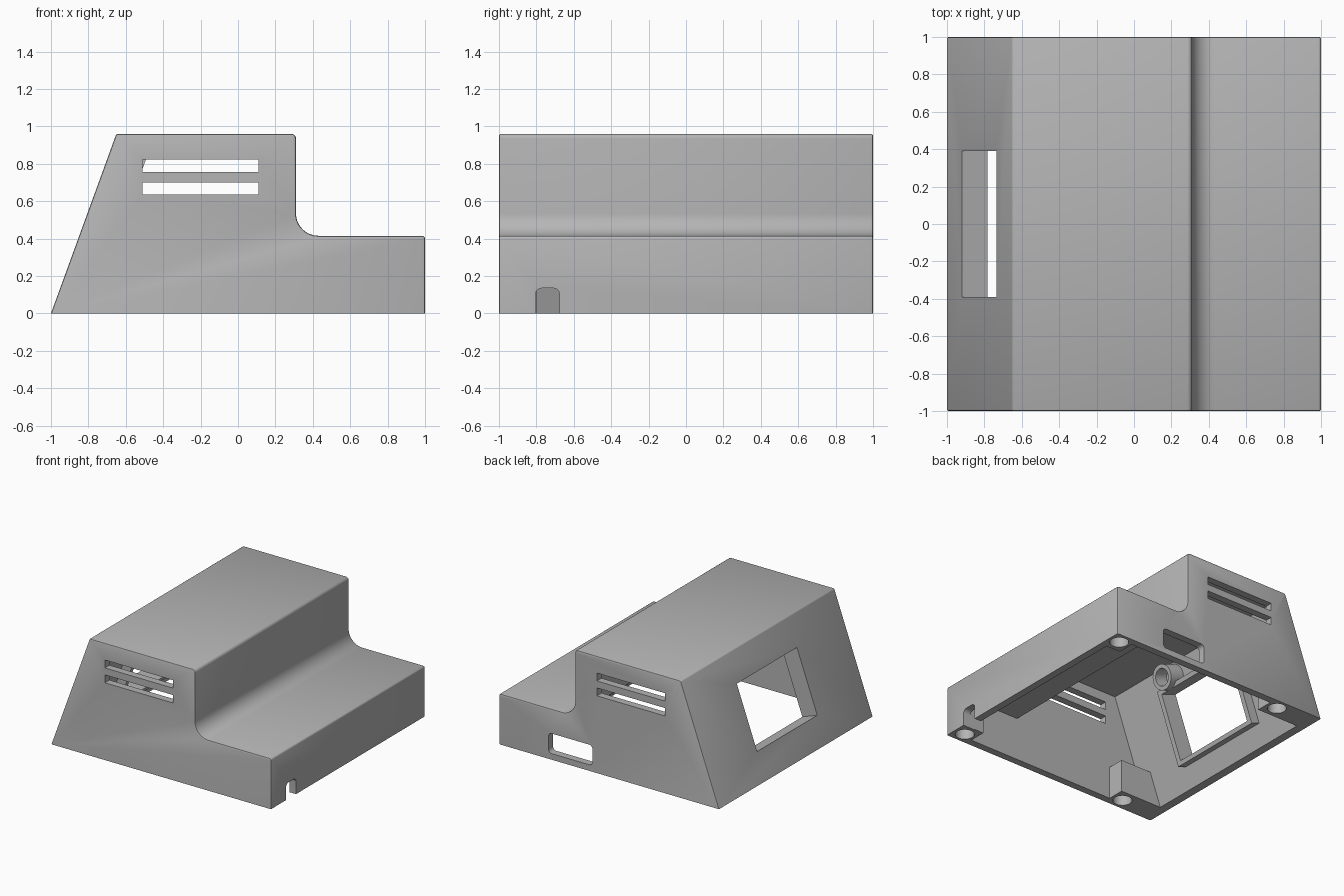
import bpy, bmesh, math
from mathutils import Matrix, Vector

cube = bpy.data.objects.get("Cube")
if cube:
    bpy.data.objects.remove(cube, do_unlink=True)

gray = bpy.data.materials.new("plain_gray")
gray.use_nodes = True
color = (0.46, 0.46, 0.46, 1)
gray.diffuse_color = color
gray.node_tree.nodes["Principled BSDF"].inputs["Base Color"].default_value = color

# Frame of the sloped panel: local x inward, y across, z up the slope
tangent = Vector((0.35, 0, 0.96)).normalized()
normal = Vector((tangent.z, 0, -tangent.x))
SLOPE = Matrix((normal, (0, 1, 0), tangent)).transposed().to_4x4()
SLOPE.translation = (-1, 0, 0)


def finish(name, bm):
    bmesh.ops.recalc_face_normals(bm, faces=bm.faces)
    mesh = bpy.data.meshes.new(name)
    bm.to_mesh(mesh)
    bm.free()
    mesh.materials.append(gray)
    obj = bpy.data.objects.new(name, mesh)
    bpy.context.collection.objects.link(obj)
    return obj


def prism(name, points, lo, hi, axis="y", bevel=0):
    """Extrude a 2D outline along y (points are x, z) or x (points are y, z)."""
    place = (lambda a, b, d: (a, d, b)) if axis == "y" else (lambda a, b, d: (d, a, b))
    bm = bmesh.new()
    face = bm.faces.new([bm.verts.new(place(a, b, lo)) for a, b in points])
    out = bmesh.ops.extrude_face_region(bm, geom=[face])
    verts = [v for v in out["geom"] if isinstance(v, bmesh.types.BMVert)]
    bmesh.ops.translate(bm, verts=verts, vec=place(0, 0, hi - lo))
    if bevel:
        rim = [e for e in bm.edges
               if abs(e.verts[0].co.y - e.verts[1].co.y) < 1e-5
               and max(v.co.z for v in e.verts) > 1e-4]
        bmesh.ops.recalc_face_normals(bm, faces=bm.faces)
        bmesh.ops.bevel(bm, geom=rim, offset=bevel, segments=2, profile=0.5, affect="EDGES")
    return finish(name, bm)


def box(name, lo, hi, matrix=Matrix()):
    lo, hi = Vector(lo), Vector(hi)
    bm = bmesh.new()
    size = Matrix.Diagonal((*(hi - lo), 1))
    bmesh.ops.create_cube(bm, size=1, matrix=matrix @ Matrix.Translation((lo + hi) / 2) @ size)
    return finish(name, bm)


def cylinder(name, radius, depth, matrix):
    bm = bmesh.new()
    bmesh.ops.create_cone(bm, cap_ends=True, segments=32, radius1=radius,
                          radius2=radius, depth=depth, matrix=matrix)
    return finish(name, bm)


def arc(cx, cz, r, start, end, steps=6):
    angles = [math.radians(start + (end - start) * i / steps) for i in range(steps + 1)]
    return [(cx + r * math.cos(t), cz + r * math.sin(t)) for t in angles]


def rounded(a0, b0, a1, b1, r):
    return (arc(a1 - r, b1 - r, r, 0, 90) + arc(a0 + r, b1 - r, r, 90, 180)
            + arc(a0 + r, b0 + r, r, 180, 270) + arc(a1 - r, b0 + r, r, 270, 360))


def combine(target, tool, operation):
    tool.hide_render = True
    mod = target.modifiers.new("bool", "BOOLEAN")
    mod.operation, mod.solver, mod.object = operation, "EXACT", tool
    bpy.context.view_layer.objects.active = target
    bpy.ops.object.modifier_apply(modifier=mod.name)
    bpy.data.objects.remove(tool, do_unlink=True)


# Stepped outer shell with a concave fillet at the step
outline = [(-1, 0), (1, 0)]
outline += arc(0.985, 0.4, 0.015, 0, 90, 3)
outline += arc(0.43, 0.535, 0.12, 270, 180, 14)
outline += arc(0.285, 0.935, 0.025, 0, 90, 5)
outline += arc(-0.64, 0.945, 0.015, 90, 160, 3)
shell = prism("enclosure_shell", outline, -1, 1, bevel=0.01)

# Open hollow underneath
hollow = [(-0.966, -0.1), (0.94, -0.1), (0.94, 0.355), (0.36, 0.355),
          (0.25, 0.465), (0.25, 0.9), (-0.602, 0.9)]
combine(shell, prism("hollow", hollow, -0.94, 0.94), "DIFFERENCE")

# Corner bosses, window collar and panel tubes
for side in (-1, 1):
    lo, hi = sorted((side * 0.8, side * 0.97))
    slanted = [(-0.97, 0), (-0.55, 0), (-0.55, 0.27), (-0.87, 0.27)]
    combine(shell, prism("slope_boss", slanted, lo, hi), "UNION")
    combine(shell, box("step_boss", (0.81, lo, 0), (0.97, hi, 0.38)), "UNION")
combine(shell, box("window_collar", (0.03, -0.43, 0.2), (0.144, 0.43, 0.81), SLOPE), "UNION")

TURN = Matrix.Rotation(math.pi / 2, 4, "Y")
for side in (-1, 1):
    for name, radius, depth, near, op in (("tube", 0.1, 0.165, 0.03, "UNION"),
                                          ("tube_bore", 0.068, 0.2, 0.08, "DIFFERENCE")):
        spot = Matrix.Translation((near + depth / 2, side * 0.29, 0.873))
        combine(shell, cylinder(name, radius, depth, SLOPE @ spot @ TURN), op)

# Window through the sloped panel
combine(shell, box("window_cut", (-0.1, -0.39, 0.234), (0.2, 0.39, 0.774), SLOPE), "DIFFERENCE")

# Vent slots in front and back walls
for z in (0.635, 0.757):
    for y in (-1, 1):
        combine(shell, box("vent_cut", (-0.51, y - 0.1, z), (0.11, y + 0.1, z + 0.065)), "DIFFERENCE")

# Back port and cable notch
combine(shell, prism("port_cut", rounded(0.15, 0.05, 0.55, 0.215, 0.03), 0.9, 1.1), "DIFFERENCE")
combine(shell, prism("notch_cut", rounded(-0.805, -0.1, -0.675, 0.135, 0.035), 0.9, 1.1, "x"),
        "DIFFERENCE")

# Round holes under the bosses
for x in (-0.645, 0.905):
    for y in (-0.905, 0.905):
        combine(shell, cylinder("foot_hole", 0.072, 0.2, Matrix.Translation((x, y, 0))), "DIFFERENCE")

bpy.ops.object.select_all(action="DESELECT")
shell.select_set(True)
bpy.context.view_layer.objects.active = shell
bpy.ops.object.shade_smooth_by_angle(angle=math.radians(30))
